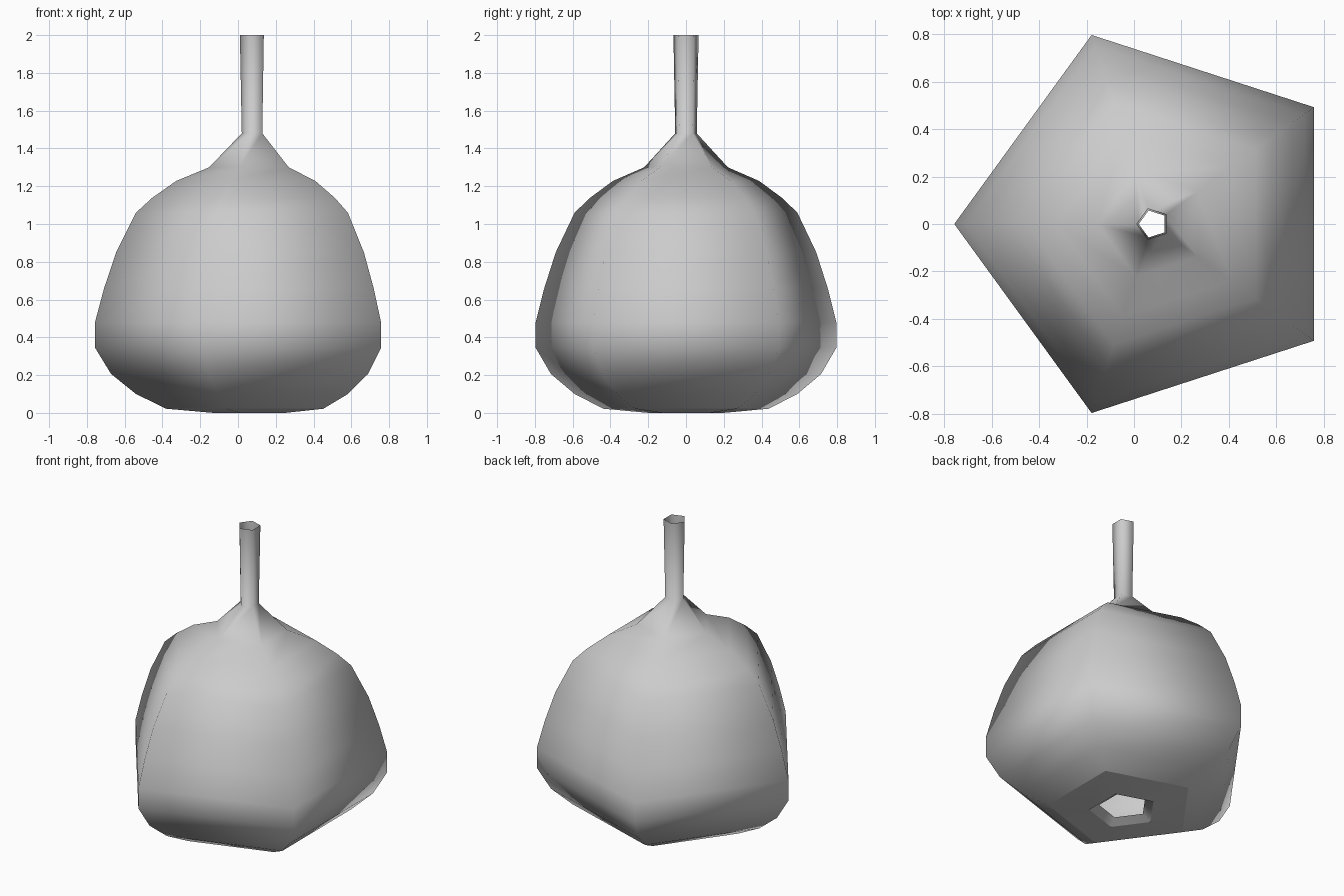
import bpy, bmesh
from math import sin, cos, pi

cube = bpy.data.objects.get("Cube")
if cube:
    bpy.data.objects.remove(cube)

SIDES = 5
AXIS_X = 0.08

# Radius and height of each ring, from the base opening up to the open neck
PROFILE = [(0.15, 0.035), (0.21, 0.0), (0.46, 0.022), (0.62, 0.10),
           (0.752, 0.206), (0.837, 0.345), (0.837, 0.48), (0.789, 0.66),
           (0.725, 0.85), (0.62, 1.06), (0.535, 1.138), (0.407, 1.228),
           (0.233, 1.30), (0.06, 1.48), (0.07, 2.0)]
SHARP_RINGS = (1, 2)

# Plain grey surface
grey = bpy.data.materials.new("light grey")
grey.use_nodes = True
colour = (0.6, 0.6, 0.6, 1)
grey.diffuse_color = colour
bsdf = next(n for n in grey.node_tree.nodes if n.type == 'BSDF_PRINCIPLED')
bsdf.inputs["Base Color"].default_value = colour

# Five-sided flask: rings joined by quads, open at both ends
bm = bmesh.new()
rings = []
for r, z in PROFILE:
    angles = [pi + 2 * pi * i / SIDES for i in range(SIDES)]
    rings.append([bm.verts.new((AXIS_X + r * cos(a), r * sin(a), z)) for a in angles])
for low, high in zip(rings, rings[1:]):
    for i in range(SIDES):
        j = (i + 1) % SIDES
        bm.faces.new((low[i], low[j], high[j], high[i])).smooth = True

# Crisp edges around the base
for k in SHARP_RINGS:
    for i in range(SIDES):
        bm.edges.get((rings[k][i], rings[k][(i + 1) % SIDES])).smooth = False

mesh = bpy.data.meshes.new("flask_body")
bm.to_mesh(mesh)
bm.free()
mesh.materials.append(grey)
flask = bpy.data.objects.new("flask_body", mesh)
bpy.context.collection.objects.link(flask)
